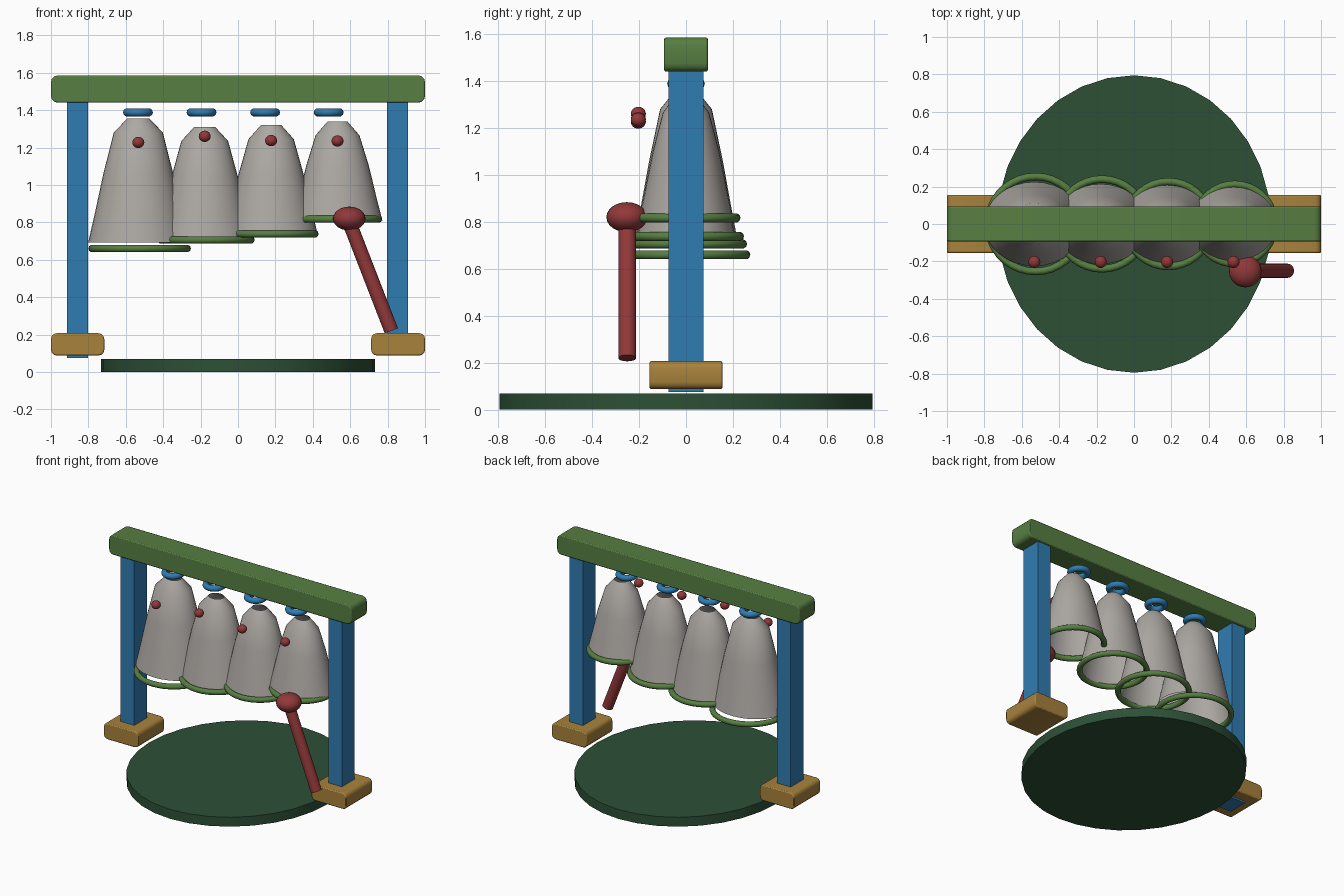
import bpy, bmesh, math
from mathutils import Vector

if "Cube" in bpy.data.objects:
    bpy.data.objects.remove(bpy.data.objects["Cube"], do_unlink=True)


def material(name, rgb):
    linear = [((c / 255 + 0.055) / 1.055) ** 2.4 for c in rgb] + [1]
    m = bpy.data.materials.new(name)
    m.use_nodes = True
    m.diffuse_color = linear
    m.node_tree.nodes["Principled BSDF"].inputs["Base Color"].default_value = linear
    return m


leaf = material("leaf green", (87, 127, 66))
forest = material("forest green", (45, 80, 54))
blue = material("blue", (48, 124, 178))
ochre = material("ochre", (168, 130, 60))
red = material("red", (146, 56, 57))
silver = material("warm grey", (172, 168, 163))


def finish(name, mat, smooth=None):
    ob = bpy.context.object
    ob.name = ob.data.name = name
    ob.data.materials.append(mat)
    if smooth:
        bpy.ops.object.shade_smooth_by_angle(angle=math.radians(smooth))
    return ob


def add_bmesh(bm, name, mat, smooth=None):
    mesh = bpy.data.meshes.new(name)
    bm.to_mesh(mesh)
    bm.free()
    ob = bpy.data.objects.new(name, mesh)
    bpy.context.collection.objects.link(ob)
    bpy.ops.object.select_all(action='DESELECT')
    ob.select_set(True)
    bpy.context.view_layer.objects.active = ob
    return finish(name, mat, smooth)


def box(name, mat, low, high, rounding=0):
    """Box between two corners; edges running front to back may be rounded."""
    low, high = Vector(low), Vector(high)
    bm = bmesh.new()
    bmesh.ops.create_cube(bm, size=1)
    bmesh.ops.scale(bm, vec=high - low, verts=bm.verts)
    bmesh.ops.translate(bm, vec=(low + high) / 2, verts=bm.verts)
    if rounding:
        edges = [e for e in bm.edges
                 if abs((e.verts[0].co - e.verts[1].co).normalized().y) > 0.9]
        bmesh.ops.bevel(bm, geom=edges, offset=rounding, segments=3,
                        profile=0.5, affect='EDGES')
    ob = add_bmesh(bm, name, mat, 40 if rounding else None)
    if rounding:
        soft = ob.modifiers.new("soft_rim", 'BEVEL')
        soft.width, soft.segments = 0.007, 2
        soft.limit_method, soft.angle_limit = 'ANGLE', math.radians(60)


def torus(name, mat, centre, outer, minor):
    bpy.ops.mesh.primitive_torus_add(location=centre, major_radius=outer - minor,
                                     minor_radius=minor, major_segments=36,
                                     minor_segments=10)
    finish(name, mat, 60)


def ball(name, mat, centre, radii):
    bpy.ops.mesh.primitive_uv_sphere_add(segments=24, ring_count=12, radius=1,
                                         location=centre)
    bpy.context.object.scale = radii
    finish(name, mat, 60)


def bell(name, x, top, bottom, radius, sides=32):
    """Open flaring shell, a little wider than deep."""
    height = top - bottom
    profile = [(0.22, top), (0.49, top - 0.075), (0.7, top - 0.45 * height),
               (0.87, top - 0.77 * height), (1.0, bottom)]
    bm = bmesh.new()
    rings = []
    for r, z in profile:
        angles = [2 * math.pi * i / sides for i in range(sides)]
        rings.append([bm.verts.new((x + radius * r * math.cos(a),
                                    0.84 * radius * r * math.sin(a), z))
                      for a in angles])
    for upper, lower in zip(rings, rings[1:]):
        for i in range(sides):
            j = (i + 1) % sides
            bm.faces.new((upper[i], lower[i], lower[j], upper[j]))
    add_bmesh(bm, name, silver, 35)


# Base disc
bpy.ops.mesh.primitive_cylinder_add(vertices=32, radius=1, depth=0.07,
                                    location=(0, 0, 0.035))
bpy.context.object.scale = (0.733, 0.795, 1)
finish("base_disc", forest, 30)

# Frame: top beam, two posts and two feet
box("top_beam", leaf, (-1, -0.093, 1.44), (1, 0.093, 1.585), 0.035)
box("right_post", blue, (-0.915, -0.075, 0.075), (-0.803, 0.075, 1.45))
box("left_post", blue, (0.797, -0.075, 0.15), (0.909, 0.075, 1.45))
box("right_foot", ochre, (-1, -0.155, 0.088), (-0.715, 0.155, 0.207), 0.03)
box("left_foot", ochre, (0.712, -0.155, 0.088), (1, 0.155, 0.207), 0.03)

# Bells: top, bottom, radius, rim height, rim radius, stud height
bells = [(1.355, 0.693, 0.268, 0.66, 0.274, 1.227),
         (1.31, 0.71, 0.255, 0.706, 0.26, 1.26),
         (1.32, 0.745, 0.247, 0.738, 0.247, 1.237),
         (1.34, 0.81, 0.24, 0.817, 0.232, 1.235)]
for i, (top, bottom, radius, rim_z, rim_r, stud_z) in enumerate(bells):
    x = -0.533 + 0.355 * i
    n = str(i + 1)
    bell("bell_" + n, x, top, bottom, radius)
    torus("bell_rim_" + n, leaf, (x + 0.007, 0, rim_z), rim_r, 0.02)
    torus("hanger_ring_" + n, blue, (-0.535 + 0.34 * i, 0, 1.388), 0.08, 0.022)
    ball("stud_" + n, red, (x, -0.203, stud_z), (0.032, 0.032, 0.03))

# Mallet
start, end = Vector((0.595, -0.25, 0.80)), Vector((0.82, -0.25, 0.22))
bpy.ops.mesh.primitive_cylinder_add(vertices=24, radius=0.038,
                                    depth=(end - start).length,
                                    location=(start + end) / 2)
bpy.context.object.rotation_euler = (end - start).to_track_quat('Z', 'Y').to_euler()
finish("mallet_handle", red, 40)
ball("mallet_head", red, (0.595, -0.252, 0.82), (0.087, 0.087, 0.064))
